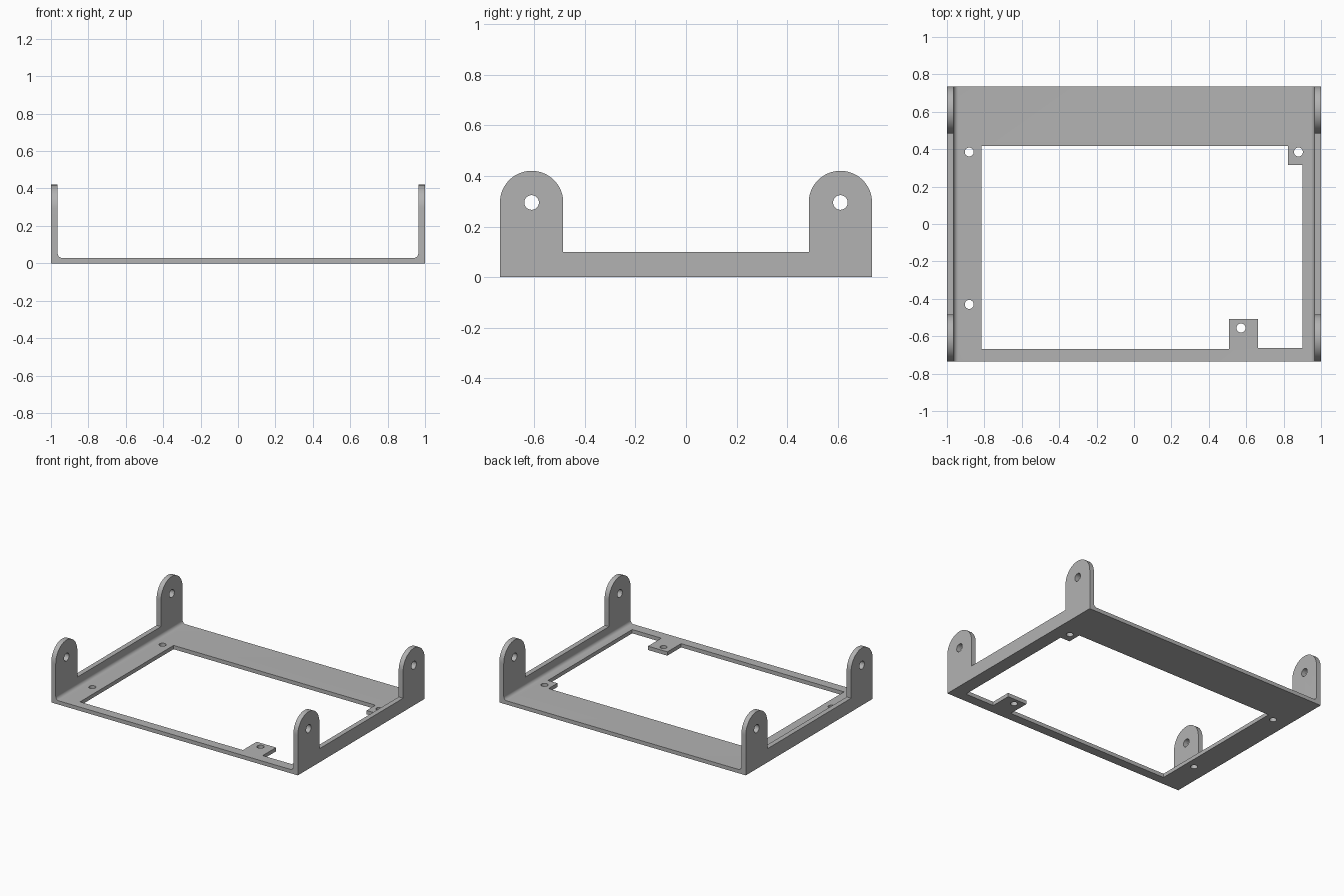
import bpy
import bmesh
from math import pi, sin, cos, radians
from mathutils import Vector

cube = bpy.data.objects.get("Cube")
if cube:
    bpy.data.objects.remove(cube, do_unlink=True)

# Main sizes
HALF_X, HALF_Y = 1.0, 0.735
WALL, PLATE, BEND = 0.036, 0.028, 0.025
TAB_Y, TAB_Z, TAB_R = 0.61, 0.295, 0.125
RAIL_Z = 0.10

steel = bpy.data.materials.new("grey steel")
steel.use_nodes = True
grey = (0.45, 0.45, 0.45, 1)
steel.diffuse_color = grey
steel.node_tree.nodes["Principled BSDF"].inputs["Base Color"].default_value = grey


def arc(cx, cy, r, start, end, steps):
    """Points on a circular arc, angles in degrees."""
    angles = [radians(start + (end - start) * i / steps) for i in range(steps + 1)]
    return [(cx + r * cos(a), cy + r * sin(a)) for a in angles]


def prism(name, outline, axis, low, high):
    """Extrude a 2D outline along the x, y or z axis."""
    place = {"x": lambda a, b, d: (d, a, b),
             "y": lambda a, b, d: (a, d, b),
             "z": lambda a, b, d: (a, b, d)}[axis]
    bm = bmesh.new()
    face = bm.faces.new([bm.verts.new(place(a, b, low)) for a, b in outline])
    result = bmesh.ops.extrude_face_region(bm, geom=[face])
    moved = [v for v in result["geom"] if isinstance(v, bmesh.types.BMVert)]
    bmesh.ops.translate(bm, verts=moved, vec=Vector(place(0, 0, high - low)))
    bmesh.ops.recalc_face_normals(bm, faces=bm.faces)
    mesh = bpy.data.meshes.new(name)
    bm.to_mesh(mesh)
    bm.free()
    obj = bpy.data.objects.new(name, mesh)
    bpy.context.collection.objects.link(obj)
    mesh.materials.append(steel)
    return obj


def combine(target, cutter, operation):
    """Apply a boolean and drop the cutter."""
    mod = target.modifiers.new("cut", "BOOLEAN")
    mod.operation, mod.solver, mod.object = operation, "EXACT", cutter
    bpy.ops.object.select_all(action="DESELECT")
    bpy.context.view_layer.objects.active = target
    target.select_set(True)
    bpy.ops.object.modifier_apply(modifier=mod.name)
    bpy.data.objects.remove(cutter, do_unlink=True)


# Folded channel: flat plate with two upright walls and rounded inner bends
top = TAB_Z + TAB_R + 0.05
inner = HALF_X - WALL
right_half = [(HALF_X, 0), (HALF_X, top), (inner, top)]
right_half += arc(inner - BEND, PLATE + BEND, BEND, 0, -90, 8)
left_half = [(-x, z) for x, z in reversed(right_half)]
frame = prism("bracket_frame", right_half + left_half, "y", -HALF_Y, HALF_Y)

# Side silhouette: low rail between two round-topped mounting ears
back = [(HALF_Y, -0.1)] + arc(TAB_Y, TAB_Z, TAB_R, 0, 180, 40)
back.append((TAB_Y - TAB_R, RAIL_Z))
front = [(-y, z) for y, z in reversed(back)]
# Widened slightly so that the plate ends stay clean
silhouette = prism("side_silhouette", back + front, "x", -1.2, 1.2)
combine(frame, silhouette, "INTERSECT")

# Window in the plate, leaving a corner lug and a front lug
window = [(-0.815, 0.417), (0.823, 0.417), (0.823, 0.315), (0.90, 0.315),
          (0.90, -0.662), (0.664, -0.662), (0.664, -0.508), (0.507, -0.508),
          (0.507, -0.667), (-0.815, -0.667)]
combine(frame, prism("window_cutter", window, "z", -0.2, 0.2), "DIFFERENCE")

# Screw holes in the plate
for x, y in [(-0.881, 0.385), (0.879, 0.385), (-0.881, -0.43), (0.572, -0.556)]:
    circle = arc(x, y, 0.024, 0, 360, 24)[:-1]
    combine(frame, prism("screw_cutter", circle, "z", -0.2, 0.2), "DIFFERENCE")

# Pivot holes through both walls
for side in (-1, 1):
    circle = arc(side * TAB_Y, TAB_Z, 0.029, 0, 360, 28)[:-1]
    combine(frame, prism("pivot_cutter", circle, "x", -1.2, 1.2), "DIFFERENCE")

# Smooth rounded surfaces, sharp edges elsewhere
bpy.ops.object.shade_smooth_by_angle(angle=radians(30))
